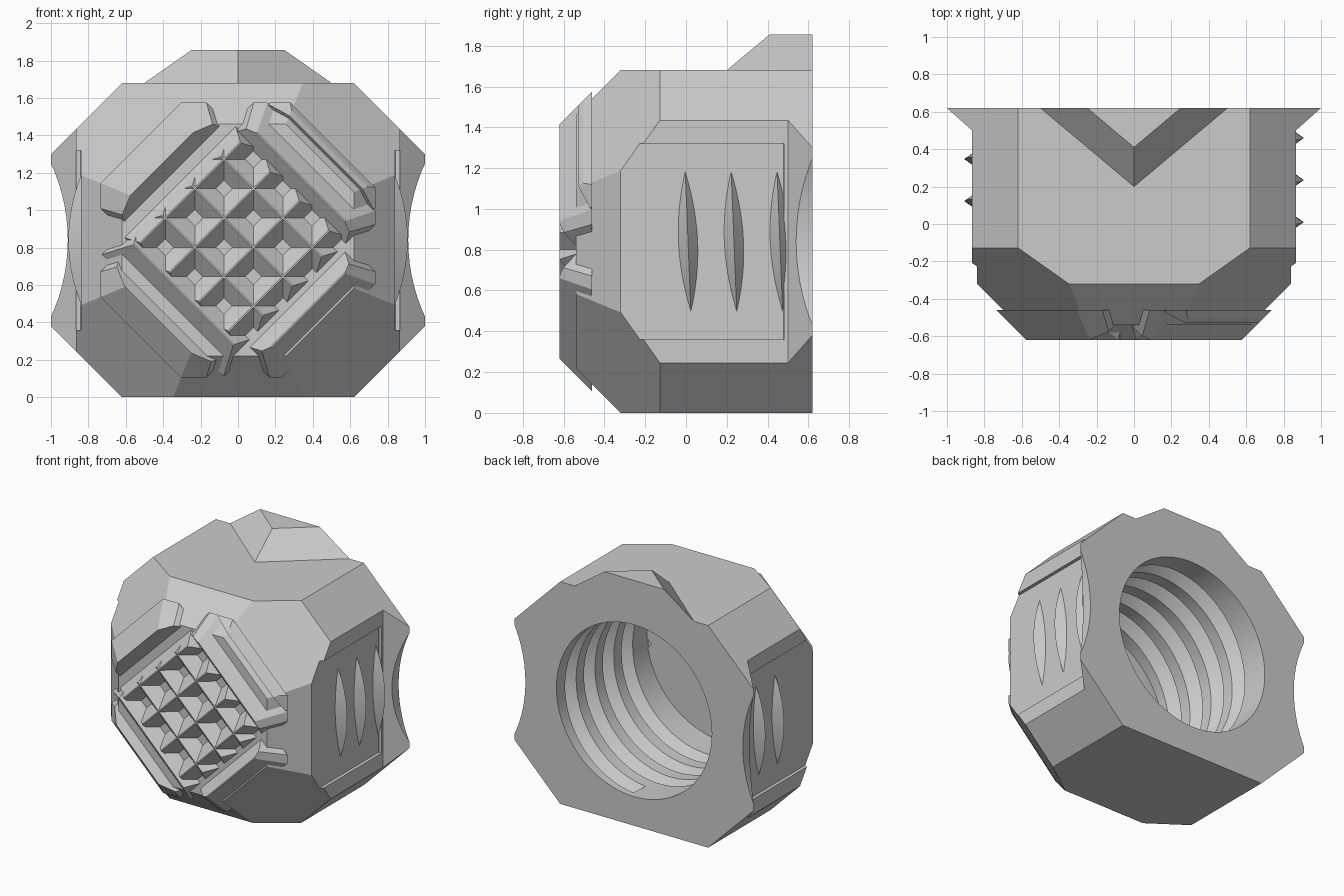
import bpy, bmesh
from math import sin, cos, pi, tau, radians
from mathutils import Matrix, Vector

if "Cube" in bpy.data.objects:
    bpy.data.objects.remove(bpy.data.objects["Cube"])

MID = 0.84          # height of the screw axis
PITCH = 0.225
D = 0.5 ** 0.5

grey = bpy.data.materials.new("light grey")
grey.use_nodes = True
grey.diffuse_color = (0.6, 0.6, 0.6, 1)
grey.node_tree.nodes["Principled BSDF"].inputs["Base Color"].default_value = (0.6, 0.6, 0.6, 1)


def make(name, bm):
    bmesh.ops.recalc_face_normals(bm, faces=bm.faces)
    mesh = bpy.data.meshes.new(name)
    bm.to_mesh(mesh)
    bm.free()
    mesh.materials.append(grey)
    ob = bpy.data.objects.new(name, mesh)
    bpy.context.collection.objects.link(ob)
    ob.location.z = MID
    return ob


def block(name, x0, x1, y0, y1, z0, z1, planes=()):
    """Box trimmed by planes given as (normal, distance)."""
    bm = bmesh.new()
    bmesh.ops.create_cube(bm, size=1)
    for v in bm.verts:
        v.co = (x1 if v.co.x > 0 else x0, y1 if v.co.y > 0 else y0, z1 if v.co.z > 0 else z0)
    for n, d in planes:
        n = Vector(n)
        cut = bmesh.ops.bisect_plane(bm, geom=bm.verts[:] + bm.edges[:] + bm.faces[:], dist=1e-5,
                                     plane_co=n * d / n.length_squared, plane_no=n, clear_outer=True)
        edges = [e for e in cut["geom_cut"] if isinstance(e, bmesh.types.BMEdge)]
        if edges:
            bmesh.ops.contextual_create(bm, geom=edges)
    return make(name, bm)


def hull(name, points):
    bm = bmesh.new()
    for p in points:
        bm.verts.new(p)
    bmesh.ops.convex_hull(bm, input=bm.verts[:])
    return make(name, bm)


def cylinder(name, x, z, r, y0, y1):
    bm = bmesh.new()
    bmesh.ops.create_cone(bm, cap_ends=True, segments=96, radius1=r, radius2=r, depth=y1 - y0,
                          matrix=Matrix.Translation((x, (y0 + y1) / 2, z)) @ Matrix.Rotation(pi / 2, 4, 'X'))
    return make(name, bm)


def helix(name, y, z, a0, a1, steps, base, tip, half):
    """Triangular thread swept round an axis at height z."""
    bm = bmesh.new()
    rings = []
    for i in range(steps + 1):
        a = a0 + (a1 - a0) * i / steps
        rings.append([bm.verts.new((r * cos(a), y - PITCH * a / tau + dy, z + r * sin(a)))
                      for r, dy in ((base, -half), (tip, 0), (base, half))])
    for p, q in zip(rings, rings[1:]):
        for j in range(3):
            k = (j + 1) % 3
            bm.faces.new((p[j], p[k], q[k], q[j]))
    bm.faces.new(rings[0])
    bm.faces.new(rings[-1])
    return make(name, bm)


def boolean(ob, tool, op='DIFFERENCE'):
    tool.hide_render = True
    m = ob.modifiers.new("cut", 'BOOLEAN')
    m.operation, m.object, m.solver = op, tool, 'EXACT'
    deps = bpy.context.evaluated_depsgraph_get()
    mesh = bpy.data.meshes.new_from_object(ob.evaluated_get(deps))
    ob.modifiers.clear()
    ob.data = mesh
    bpy.data.objects.remove(tool)


def cone(d):
    """Eight sloping planes of the chamfered nose."""
    return [((cos(i * pi / 4), -1, sin(i * pi / 4)), d) for i in range(8)]


# Octagonal body with a chamfered nose
corners = [((sx * D, 0, sz * D), 1.032) for sx in (-1, 1) for sz in (-1, 1)]
body = block("body", -0.865, 0.865, -0.54, 0.62, -MID, MID, corners + cone(1.16))

# Recessed grip panels on both sides
for s in (-1, 1):
    xs = sorted((s * 0.84, s * 1.2))
    boolean(body, block("panel_cutter", *xs, -0.9, 0.48, -0.48, 0.48))

# Flared rear flange with a finger scallop on each side
flare = [((s, -1.125, 0), 0.865 - 1.125 * 0.5) for s in (-1, 1)]
flange = block("flange", -1, 1, 0.45, 0.62, -MID, MID, corners + flare)
for s in (-1, 1):
    boolean(flange, cylinder("scallop_cutter", s * 1.89, 0, 0.98, 0.3, 0.8))
boolean(body, flange, 'UNION')

# Wedge-shaped alignment marker on top
low, mid, top = MID - 0.05, MID + 0.16, MID + 0.175
marker = hull("alignment_marker",
              [(-0.5, 0.62, MID), (0.5, 0.62, MID), (0, 0.2, MID),
               (-0.5, 0.62, low), (0.5, 0.62, low), (0, 0.2, low)] +
              [p for z in (mid, top) for p in ((-0.25, 0.62, z), (0.25, 0.62, z), (0, 0.41, z))])

# Threaded bore, set a little above the axis
LIFT = 0.03
boolean(body, cylinder("bore_cutter", 0, LIFT, 0.65, -0.47, 0.8))
boolean(body, helix("thread_cutter", 0.0, LIFT, -tau * 2.25, tau * 1.5, 220, 0.6, 0.73, 0.108))

# Curved grip ribs on the side panels
spread = radians(26)
for side, angle, places in (("left", 0, (0.01, 0.235, 0.46)), ("right", pi, (0.235, 0.46))):
    for n, y in enumerate(places):
        helix(f"{side}_grip_rib_{n + 1}", y, 0, angle - spread, angle + spread, 24, 0.8, 0.907, 0.075)


# Crossed ridges on the nose, turned 45 degrees and trimmed by the chamfer
def ridge(name, offset, rising, crest=0.62, slope=0.95):
    along, across = Vector((D, 0, D)), Vector((-D, 0, D))
    if not rising:
        along, across = across, along
    reach = 0.36 if abs(offset) > 0.5 else 0.42
    planes = cone(1.195)
    for s in (-1, 1):
        planes.append((s * across - Vector((0, slope, 0)), s * offset + slope * (crest + 0.004)))
        planes.append((s * along - Vector((0, 0.5, 0)), reach + 0.27))
    block(name, -0.9, 0.9, -crest, -0.46, -0.9, 0.9, planes)


for n in range(6):
    ridge(f"rising_ridge_{n + 1}", 0.58 - n * 0.222, True)
    ridge(f"falling_ridge_{n + 1}", 0.475 - n * 0.222, False)
ridge("outer_ridge", 0.67, False, 0.535, 0.6)

# Smooth the round walls, keep the edges crisp
bpy.ops.object.select_all(action='DESELECT')
for ob in bpy.data.objects:
    if ob.type == 'MESH' and (ob == body or "rib" in ob.name):
        ob.select_set(True)
bpy.context.view_layer.objects.active = body
bpy.ops.object.shade_smooth_by_angle(angle=radians(25))
